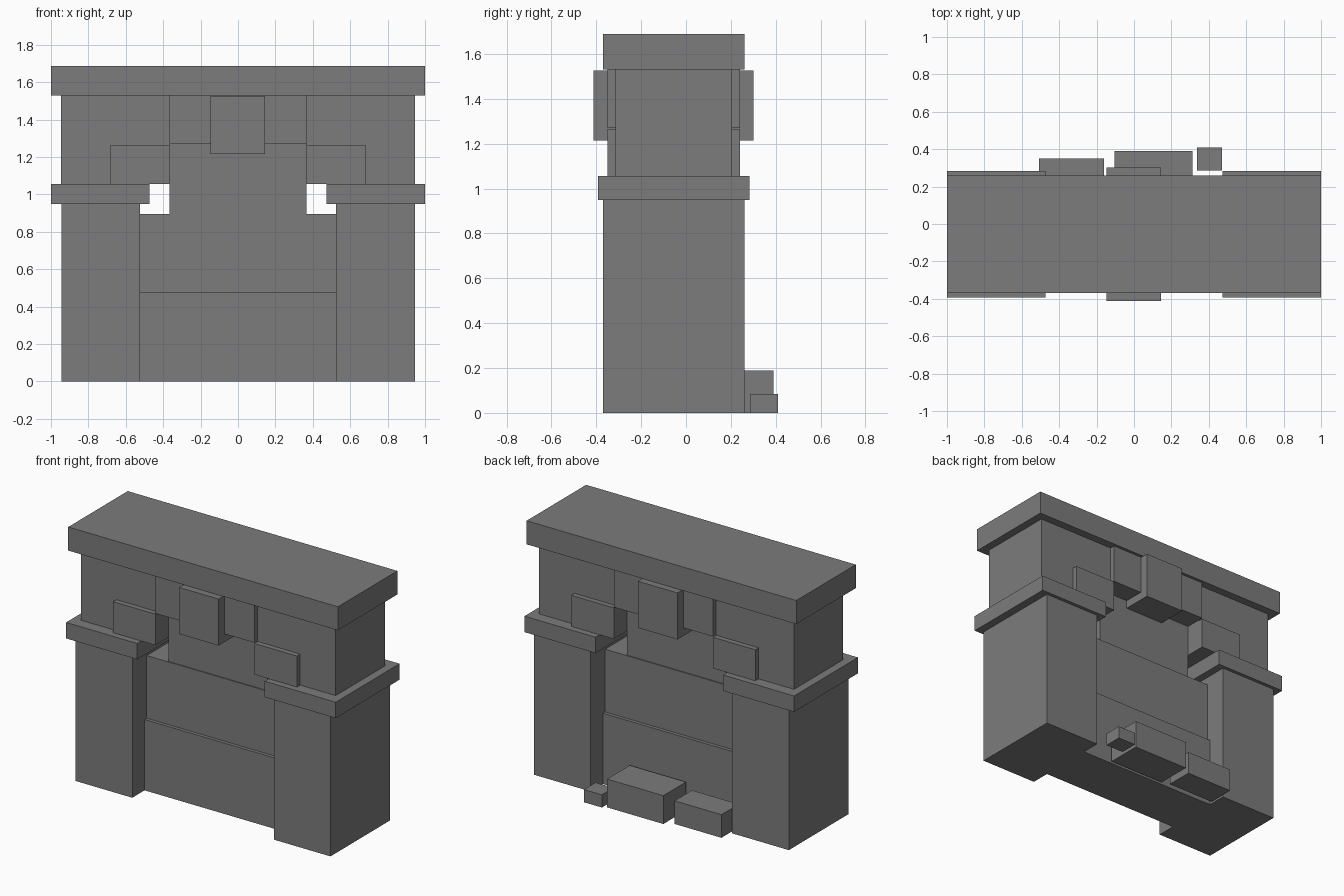
import bpy

if "Cube" in bpy.data.objects:
    bpy.data.objects.remove(bpy.data.objects["Cube"], do_unlink=True)

stone = bpy.data.materials.new("grey stone")
stone.use_nodes = True
GREY = (0.2, 0.2, 0.2, 1)
stone.diffuse_color = GREY
stone.node_tree.nodes["Principled BSDF"].inputs["Base Color"].default_value = GREY

MID_Y = -0.055  # centre plane of the masonry


def block(name, x, y, z):
    """Box from (min, max) ranges on each axis."""
    spans = (x, y, z)
    bpy.ops.mesh.primitive_cube_add(size=1, location=[(a + b) / 2 for a, b in spans])
    ob = bpy.context.object
    ob.name = name
    ob.scale = [b - a for a, b in spans]
    bpy.ops.object.transform_apply(location=False, rotation=False, scale=True)
    ob.data.materials.append(stone)
    return ob


def course(name, x, half_depth, z):
    """Block running front to back, centred on the masonry plane."""
    return block(name, x, (MID_Y - half_depth, MID_Y + half_depth), z)


def pair(name, inner, outer, half_depth, z):
    """Matching blocks on both sides."""
    course("left_" + name, (inner, outer), half_depth, z)
    course("right_" + name, (-outer, -inner), half_depth, z)


# Side piers and their caps
pair("pier", 0.525, 0.945, 0.315, (0, 0.95))
pair("pier_cap", 0.473, 1.0, 0.338, (0.95, 1.057))

# Upper masonry and arch stones
pair("upper_wall", 0.367, 0.945, 0.26, (1.057, 1.53))
pair("arch_stone", 0.367, 0.682, 0.295, (1.057, 1.265))
course("lintel", (-0.367, 0.367), 0.295, (1.27, 1.53))
course("keystone", (-0.148, 0.145), 0.357, (1.215, 1.527))
course("top_slab", (-1, 1), 0.315, (1.53, 1.688))

# Infill blocking the passage
course("lower_infill", (-0.53, 0.53), 0.185, (0, 0.475))
course("middle_infill", (-0.53, 0.53), 0.162, (0.475, 0.895))
course("upper_infill", (-0.367, 0.367), 0.155, (0.895, 1.27))

# Loose stones behind
block("large_loose_stone", (-0.105, 0.312), (0.15, 0.39), (0, 0.19))
block("medium_loose_stone", (-0.508, -0.16), (0.165, 0.35), (0, 0.155))
block("small_loose_stone", (0.337, 0.47), (0.287, 0.41), (0, 0.085))
